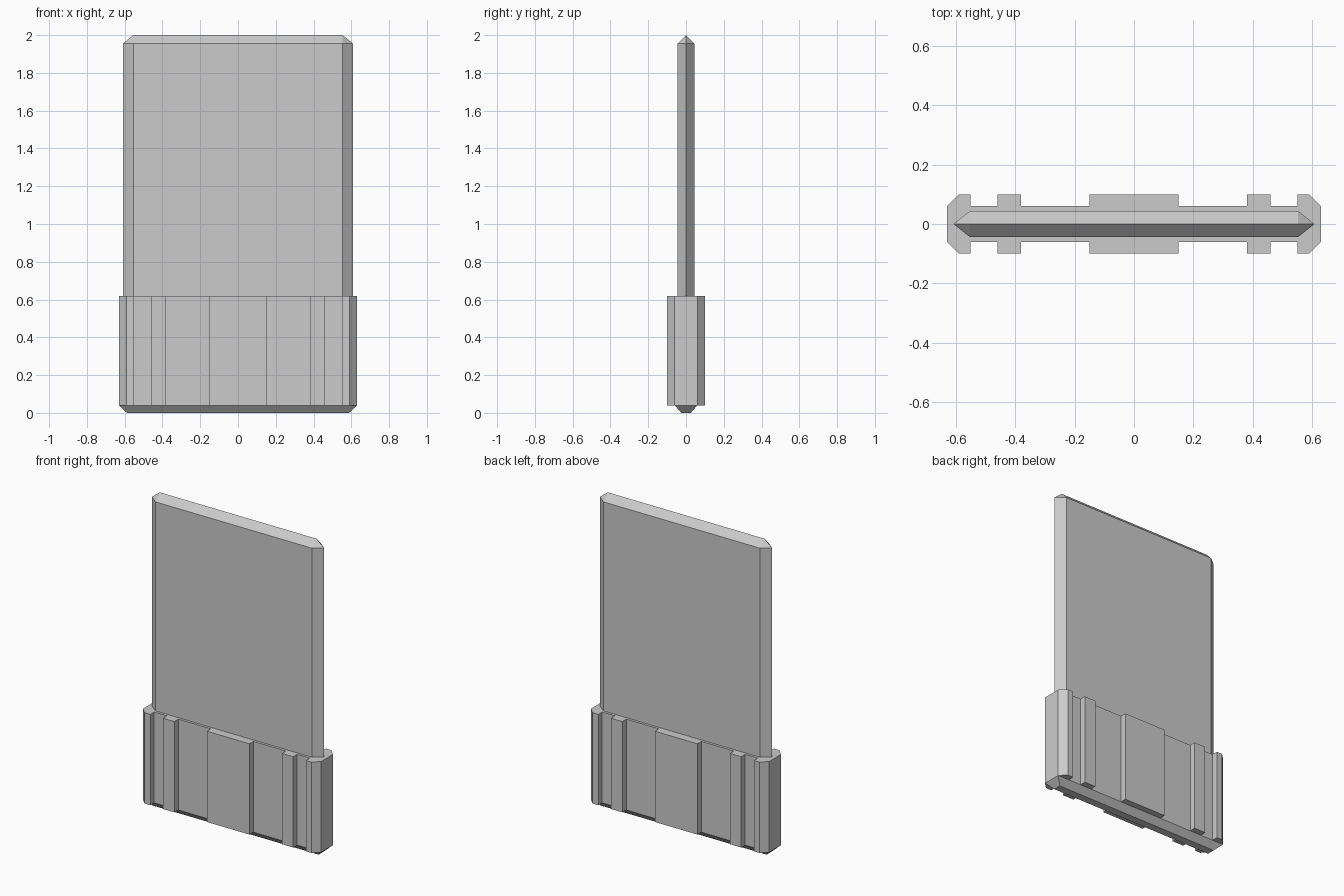
import bpy
import bmesh

if "Cube" in bpy.data.objects:
    bpy.data.objects.remove(bpy.data.objects["Cube"], do_unlink=True)

GREY = (0.6, 0.6, 0.6, 1)
metal = bpy.data.materials.new("plain_grey")
metal.use_nodes = True
metal.diffuse_color = GREY
metal.node_tree.nodes["Principled BSDF"].inputs["Base Color"].default_value = GREY


def mirrored(quarter):
    """Complete an outline from its +x, +y quarter, listed counterclockwise."""
    half = quarter + [(-x, y) for x, y in reversed(quarter)]
    full = half + [(-x, -y) for x, y in half]
    return [p for i, p in enumerate(full) if p != full[i - 1]]


def finish(name, bm):
    bmesh.ops.recalc_face_normals(bm, faces=bm.faces)
    mesh = bpy.data.meshes.new(name)
    bm.to_mesh(mesh)
    bm.free()
    mesh.materials.append(metal)
    obj = bpy.data.objects.new(name, mesh)
    bpy.context.collection.objects.link(obj)
    return obj


def loft(name, lower, upper, z0, z1):
    """Join two outlines with the same point count, capped at both ends."""
    bm = bmesh.new()
    a = [bm.verts.new((x, y, z0)) for x, y in lower]
    b = [bm.verts.new((x, y, z1)) for x, y in upper]
    for i in range(len(a)):
        bm.faces.new((a[i - 1], a[i], b[i], b[i - 1]))
    bm.faces.new(a)
    bm.faces.new(b)
    return finish(name, bm)


# Ribbed grip with chamfered outer corners
GRIP_BOTTOM, GRIP_TOP = 0.04, 0.62
CORE, RIB = 0.06, 0.10
grip = mirrored([(0.63, CORE), (0.59, RIB), (0.55, RIB), (0.55, CORE),
                 (0.46, CORE), (0.46, RIB), (0.38, RIB), (0.38, CORE),
                 (0.15, CORE), (0.15, RIB)])
loft("grip", grip, grip, GRIP_BOTTOM, GRIP_TOP)

# Tapered foot under the grip core
loft("grip_foot", mirrored([(0.588, 0.025)]), mirrored([(0.63, CORE)]),
     0, GRIP_BOTTOM)

# Flat blade with pointed side edges, closed by a ridge along the top
HALF, TIP, THICK = 0.553, 0.608, 0.044
SHOULDER, PEAK = 1.956, 2.0
bm = bmesh.new()
section = mirrored([(TIP, 0), (HALF, THICK)])
section = list(dict.fromkeys((x, y + 0.0) for x, y in section))
low = [bm.verts.new((x, y, GRIP_TOP)) for x, y in section]
high = [bm.verts.new((x, y, SHOULDER)) for x, y in section]
ridge = {s: bm.verts.new((s * HALF, 0, PEAK)) for s in (1, -1)}
bm.faces.new(low)
for i in range(len(low)):
    bm.faces.new((low[i - 1], low[i], high[i], high[i - 1]))
    p, q = high[i - 1], high[i]
    ends = [1 if v.co.x > 0 else -1 for v in (p, q)]
    if ends[0] == ends[1]:
        bm.faces.new((p, q, ridge[ends[0]]))
    else:
        bm.faces.new((p, q, ridge[ends[1]], ridge[ends[0]]))
finish("blade", bm)
